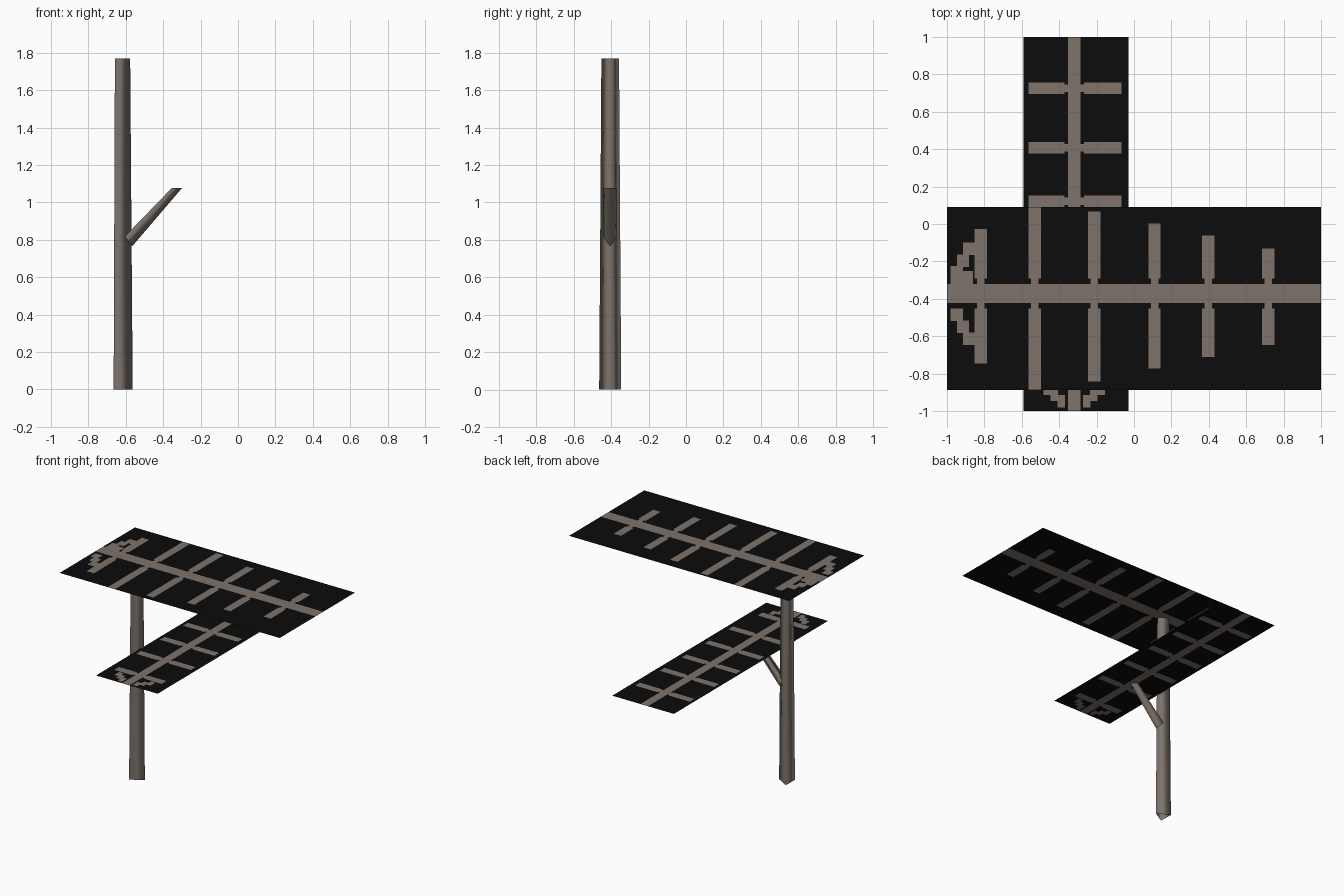
import bpy, bmesh, math
from mathutils import Vector

if "Cube" in bpy.data.objects:
    bpy.data.objects.remove(bpy.data.objects["Cube"])


def material(name, rgb):
    m = bpy.data.materials.new(name)
    m.diffuse_color = (*rgb, 1)
    m.use_nodes = True
    m.node_tree.nodes["Principled BSDF"].inputs["Base Color"].default_value = m.diffuse_color
    return m


BARK = material("grey brown bark", (0.205, 0.172, 0.148))
BLACK = material("black leaf", (0.0035, 0.0035, 0.0035))


def add_object(name, bm, mats):
    me = bpy.data.meshes.new(name)
    bm.to_mesh(me)
    bm.free()
    for m in mats:
        me.materials.append(m)
    ob = bpy.data.objects.new(name, me)
    bpy.context.collection.objects.link(ob)
    return ob


def three_sided_tube(name, ring_a, ring_b):
    """Open, smooth-shaded tube between two triangles."""
    bm = bmesh.new()
    a = [bm.verts.new(p) for p in ring_a]
    b = [bm.verts.new(p) for p in ring_b]
    for i in range(3):
        j = (i + 1) % 3
        bm.faces.new((a[i], a[j], b[j], b[i])).smooth = True
    bmesh.ops.recalc_face_normals(bm, faces=bm.faces)
    return add_object(name, bm, [BARK])


def leaf(name, size, origin, z, rects, swap=False):
    """Flat sheet cut along the edges of the vein rectangles (s0, s1, t0, t1)."""
    (s0, s1), (t0, t1) = size
    clip = lambda v, lo, hi: min(max(v, lo), hi)
    ss = sorted({s0, s1} | {round(clip(v, s0, s1), 4) for r in rects for v in r[:2]})
    ts = sorted({t0, t1} | {round(clip(v, t0, t1), 4) for r in rects for v in r[2:]})
    bm = bmesh.new()

    def point(s, t):
        return (origin[0] + t, origin[1] + s, z) if swap else (origin[0] + s, origin[1] + t, z)

    grid = [[bm.verts.new(point(s, t)) for t in ts] for s in ss]
    for i in range(len(ss) - 1):
        for j in range(len(ts) - 1):
            f = bm.faces.new((grid[i][j], grid[i + 1][j], grid[i + 1][j + 1], grid[i][j + 1]))
            s, t = (ss[i] + ss[i + 1]) / 2, (ts[j] + ts[j + 1]) / 2
            if any(r[0] < s < r[1] and r[2] < t < r[3] for r in rects):
                f.material_index = 1
            f.normal_update()
            if f.normal.z < 0:
                f.normal_flip()
    return add_object(name, bm, [BLACK, BARK])


def veins(half_stem, ribs, half_rib, gap, k):
    """Stem, paired ribs with narrow necks, and the stepped curl at the leaf base."""
    out = [(-1, 1, -half_stem, half_stem)]
    for s, up, down in ribs:
        out += [(s - half_rib, s + half_rib, half_stem + gap, up),
                (s - half_rib, s + half_rib, -down, -half_stem - gap),
                (s - 0.02, s + 0.02, -half_stem - gap, half_stem + gap)]
    for side in (1, -1):
        for s, t in ((-0.98, 0.08), (-0.947, 0.143), (-0.915, 0.207)):
            a, b = sorted((side * t * k, side * (t + 0.067) * k))
            out.append((s, s + 0.066, a, b))
    return out


# Trunk: tapered triangle, corner towards +x
def trunk_ring(r, z):
    return [(-0.631 + r * math.cos(a), -0.405 + r * math.sin(a), z)
            for a in (0, 2 * math.pi / 3, 4 * math.pi / 3)]


three_sided_tube("trunk", trunk_ring(0.068, 0), trunk_ring(0.0545, 1.77))

# Side branch rising to the lower leaf
three_sided_tube("branch",
                 [(-0.606, -0.442, 0.817), (-0.606, -0.368, 0.817), (-0.565, -0.405, 0.766)],
                 [(-0.353, -0.441, 1.078), (-0.353, -0.369, 1.078), (-0.30, -0.405, 1.076)])

# Upper leaf, running along x
top_ribs = [(-0.82, 0.345, 0.375), (-0.53, 0.47, 0.52), (-0.212, 0.44, 0.47),
            (0.11, 0.375, 0.40), (0.397, 0.31, 0.34), (0.717, 0.24, 0.275)]
top = veins(0.05, top_ribs, 0.033, 0.03, 1.0)
top.append((-0.98, -0.86, 0.05, 0.12))
leaf("upper_leaf", ((-1, 1), (-0.515, 0.462)), (0, -0.372), 1.77, top)

# Lower leaf, narrower, running along y
low_ribs = [(-0.81, 0.215, 0.215)] + [(s, 0.253, 0.243)
                                      for s in (-0.485, -0.18, 0.122, 0.407, 0.725)]
low = veins(0.034, low_ribs, 0.031, 0.018, 0.6)
leaf("lower_leaf", ((-1, 1), (-0.27, 0.29)), (-0.32, 0), 1.08, low, swap=True)
